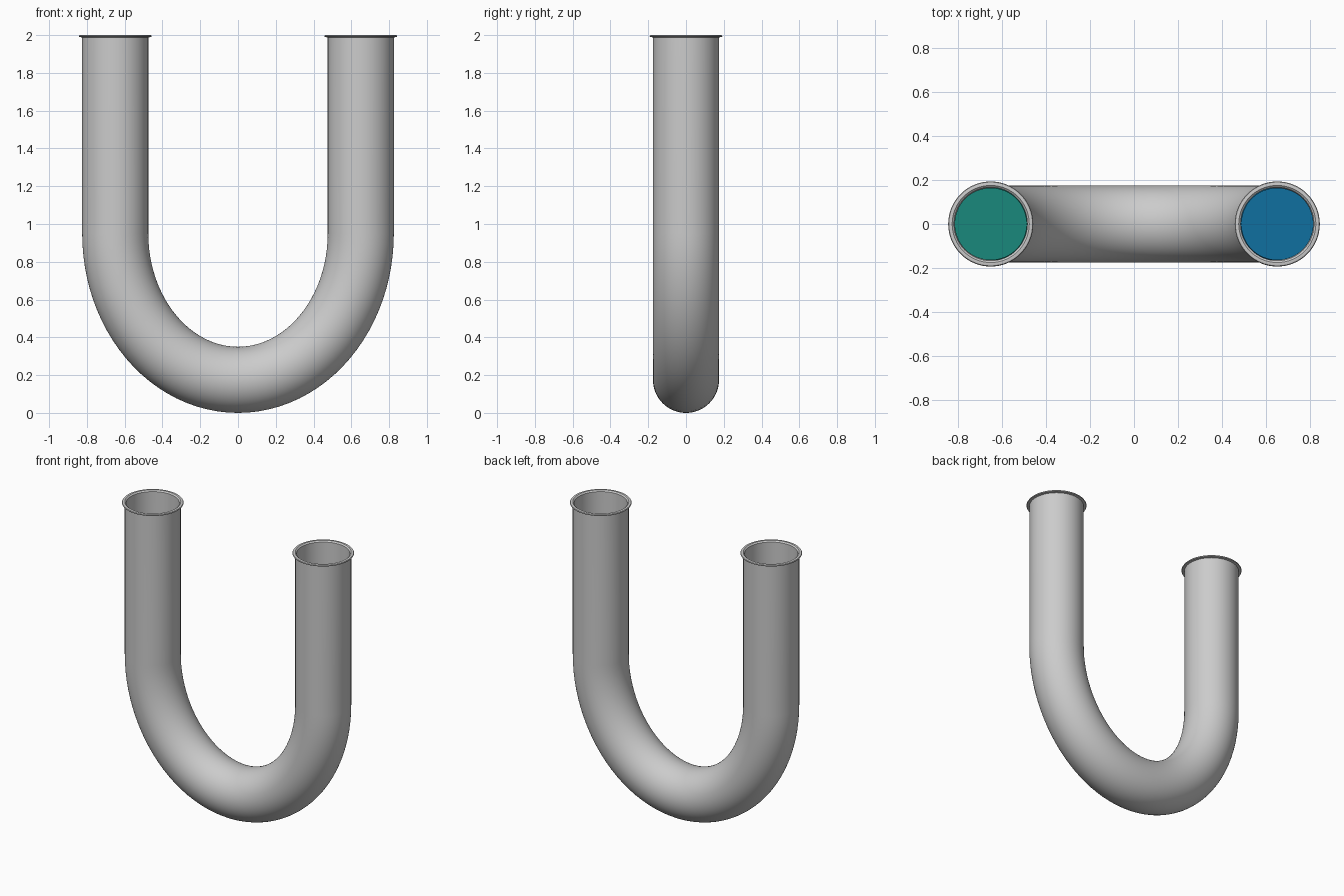
import bpy, bmesh, math
from mathutils import Vector

if "Cube" in bpy.data.objects:
    bpy.data.objects.remove(bpy.data.objects["Cube"])

ARM_X, BEND_Z, TOP = 0.65, 0.95, 2.0
R_OUT, R_IN, R_LIQUID, R_RIM = 0.175, 0.166, 0.164, 0.193
SIDES, STEPS = 64, 48
BEND_H = BEND_Z - R_OUT


def station(t, r):
    """Section on the elliptical bend; t runs from pi (left) to 2*pi (right)."""
    c = Vector((ARM_X * math.cos(t), 0, BEND_Z + BEND_H * math.sin(t)))
    n = Vector((math.cos(t) / ARM_X, 0, math.sin(t) / BEND_H)).normalized()
    return c, n, r


def level(side, z, r):
    """Horizontal section in a straight arm, side -1 left or 1 right."""
    return Vector((side * ARM_X, 0, z)), Vector((side, 0, 0)), r


def bend(r, t0=math.pi, t1=2 * math.pi, steps=STEPS):
    return [station(t0 + (t1 - t0) * i / steps, r) for i in range(steps + 1)]


def sweep(name, sections, closed=False, color=None):
    bm = bmesh.new()
    rings = []
    for c, n, r in sections:
        rings.append([bm.verts.new(c + r * (math.cos(a) * n + Vector((0, math.sin(a), 0))))
                      for a in (2 * math.pi * k / SIDES for k in range(SIDES))])
    for i in range(len(rings) if closed else len(rings) - 1):
        a, b = rings[i], rings[(i + 1) % len(rings)]
        for k in range(SIDES):
            m = (k + 1) % SIDES
            bm.faces.new((a[k], a[m], b[m], b[k]))
    if not closed:
        bm.faces.new(rings[0])
        bm.faces.new(rings[-1])
    bmesh.ops.recalc_face_normals(bm, faces=bm.faces)
    mesh = bpy.data.meshes.new(name)
    bm.to_mesh(mesh)
    bm.free()
    obj = bpy.data.objects.new(name, mesh)
    bpy.context.collection.objects.link(obj)
    if color:
        mat = bpy.data.materials.new(name + "_color")
        mat.diffuse_color = color
        mat.use_nodes = True
        mat.node_tree.nodes["Principled BSDF"].inputs["Base Color"].default_value = mat.diffuse_color
        mesh.materials.append(mat)
    bpy.ops.object.select_all(action='DESELECT')
    obj.select_set(True)
    bpy.context.view_layer.objects.active = obj
    bpy.ops.object.shade_smooth_by_angle(angle=math.radians(35))
    return obj


def lip(side):
    """Outward flared rim, ordered from outer wall to inner wall."""
    profile = [(TOP - 0.012, R_OUT), (TOP - 0.010, R_RIM - 0.002), (TOP - 0.006, R_RIM),
               (TOP - 0.001, R_RIM - 0.003), (TOP, R_RIM - 0.006),
               (TOP, R_OUT), (TOP - 0.008, R_IN)]
    return [level(side, z, r) for z, r in profile]


# Hollow glass tube with both rims: outer wall across, inner wall back
sweep("u_tube", bend(R_OUT) + lip(1) + bend(R_IN)[::-1] + lip(-1)[::-1], closed=True)

# Liquid columns inside the two arms, meeting at the bottom of the bend
LIQUID_TOP = 1.3
mid = 1.5 * math.pi
sweep("left_liquid", [level(-1, LIQUID_TOP, R_LIQUID)] + bend(R_LIQUID, math.pi, mid, 24),
      color=(0.01, 0.25, 0.20, 1))
sweep("right_liquid", bend(R_LIQUID, mid, 2 * math.pi, 24) + [level(1, LIQUID_TOP, R_LIQUID)],
      color=(0.005, 0.16, 0.35, 1))
